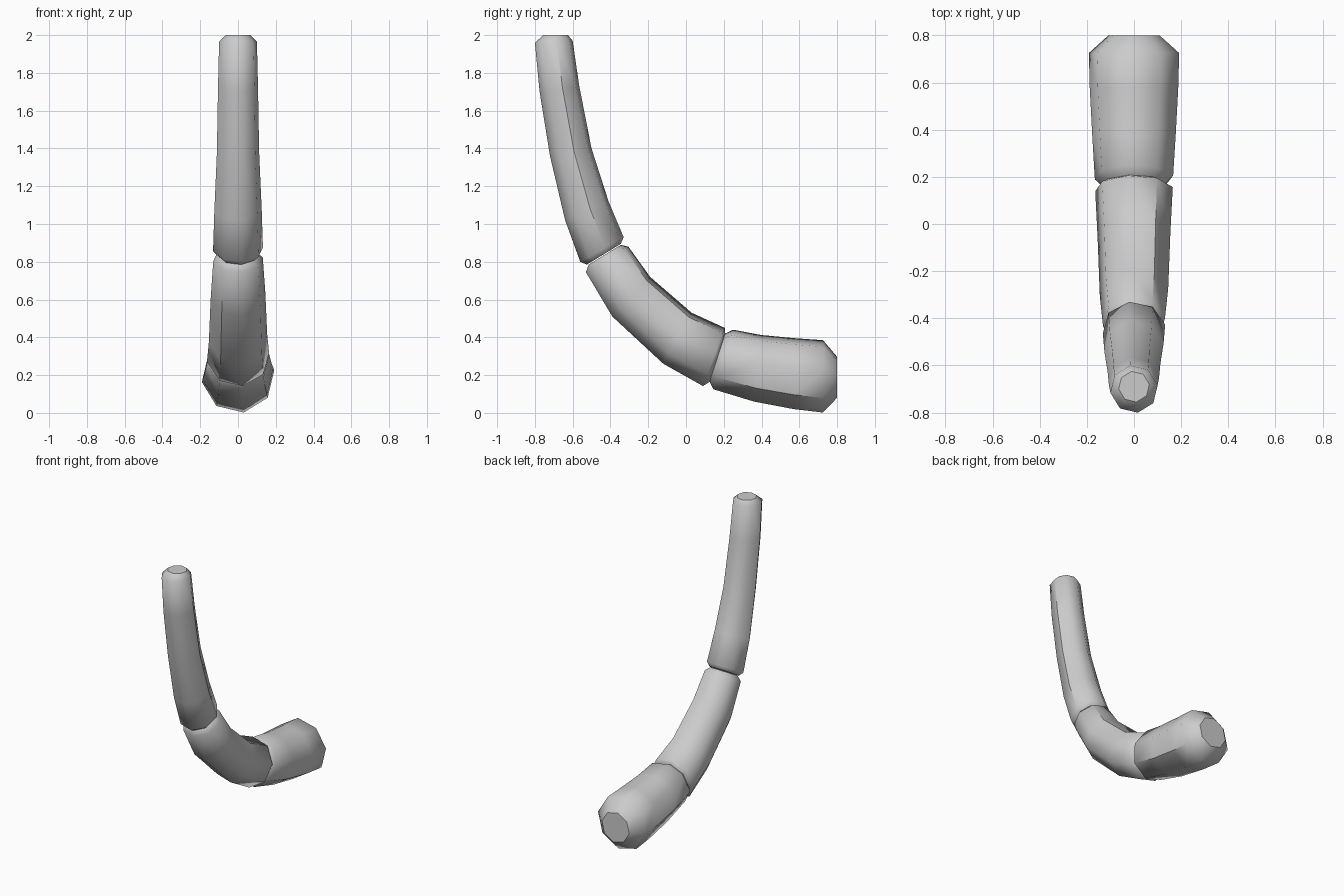
import bpy, bmesh
from math import cos, sin, radians
from mathutils import Vector

if "Cube" in bpy.data.objects:
    bpy.data.objects.remove(bpy.data.objects["Cube"])

SIDES, TWIST = 8, radians(9)


def tube(name, rings, hard):
    """Loft octagons; each ring spans (y, z) outer outline to (y, z) inner outline."""
    bm = bmesh.new()
    loops = []
    for y0, z0, y1, z1 in rings:
        a, b = Vector((0, y0, z0)), Vector((0, y1, z1))
        centre, up = (a + b) / 2, (b - a).normalized()
        r = (b - a).length / 2 / cos(TWIST)
        loop = []
        for k in range(SIDES):
            t = TWIST + radians(360 / SIDES) * k
            loop.append(bm.verts.new(centre + Vector((r * cos(t), 0, 0)) + up * r * sin(t)))
        loops.append(loop)
    for p, q in zip(loops, loops[1:]):
        for k in range(SIDES):
            n = (k + 1) % SIDES
            bm.faces.new((p[k], p[n], q[n], q[k]))
    for f in bm.faces:
        f.smooth = True
    # flat end caps with crisp rims
    for loop in (loops[0], loops[-1]):
        cap = bm.faces.new(loop)
        for e in cap.edges:
            e.smooth = False
    # crisp lengthwise ridges
    for k in hard:
        for p, q in zip(loops[1:-2], loops[2:-1]):
            bm.edges.get((p[k], q[k])).smooth = False
    bmesh.ops.recalc_face_normals(bm, faces=bm.faces)
    me = bpy.data.meshes.new(name)
    bm.to_mesh(me)
    bm.free()
    ob = bpy.data.objects.new(name, me)
    bpy.context.collection.objects.link(ob)
    return ob


# slim upright tip
tube("upper_segment", [
    (-.755, 2.0, -.625, 2.0), (-.80, 1.96, -.60, 1.97), (-.775, 1.70, -.565, 1.73),
    (-.72, 1.36, -.50, 1.40), (-.64, 1.02, -.41, 1.12), (-.56, .80, -.33, .93),
    (-.525, .785, -.345, .895)], (0, 4))

# curved middle
tube("middle_segment", [
    (-.515, .785, -.345, .89), (-.53, .745, -.305, .88), (-.39, .51, -.19, .72),
    (-.12, .26, .03, .53), (.09, .142, .205, .45), (.125, .165, .208, .42)], (1, 5))

# thick lower base
tube("lower_segment", [
    (.125, .165, .208, .42), (.145, .125, .25, .44), (.36, .06, .40, .412),
    (.57, .02, .58, .395), (.725, .002, .725, .385), (.80, .08, .80, .297)], (4, 7))
